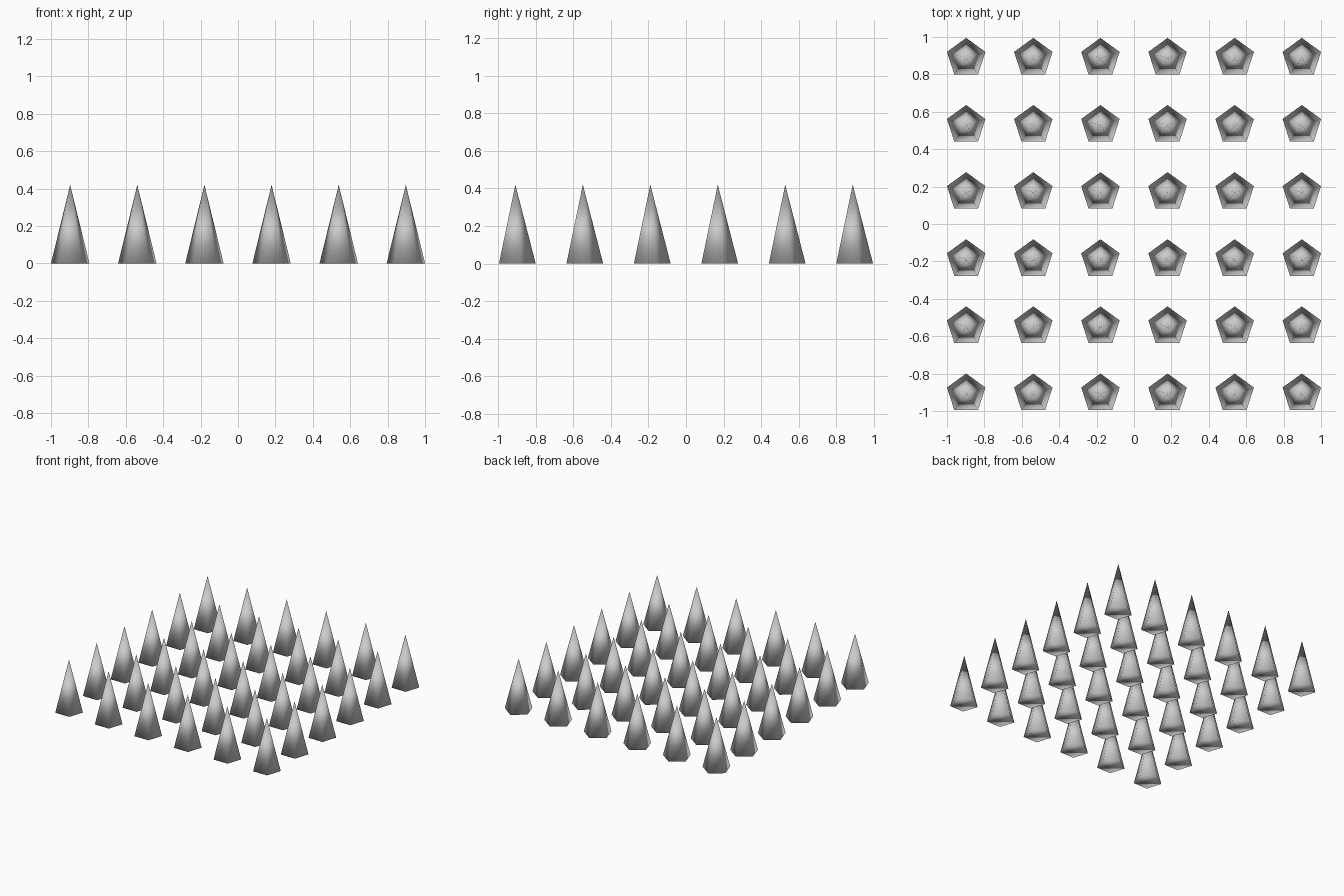
import bpy
import math

if "Cube" in bpy.data.objects:
    bpy.data.objects.remove(bpy.data.objects["Cube"])

COUNT = 6
RADIUS = 0.108
HEIGHT = 0.42
HALF_WIDTH = RADIUS * math.sin(math.radians(72))
SPACING = (2 - 2 * HALF_WIDTH) / (COUNT - 1)
# pentagon points to +y, so shift to centre the bounds
Y_SHIFT = -RADIUS * (1 - math.cos(math.radians(36))) / 2

# one five-sided spike, closed at the base
bpy.ops.mesh.primitive_cone_add(vertices=5, radius1=RADIUS, radius2=0,
                                depth=HEIGHT)
first = bpy.context.object
first.name = "spike"
bpy.ops.object.shade_smooth()

# square field of spikes sharing the same mesh
for row in range(COUNT):
    for col in range(COUNT):
        spike = first
        if row or col:
            spike = first.copy()
            bpy.context.collection.objects.link(spike)
            spike.name = f"spike_{row + 1}_{col + 1}"
        spike.location = ((col - (COUNT - 1) / 2) * SPACING,
                          (row - (COUNT - 1) / 2) * SPACING + Y_SHIFT,
                          HEIGHT / 2)
